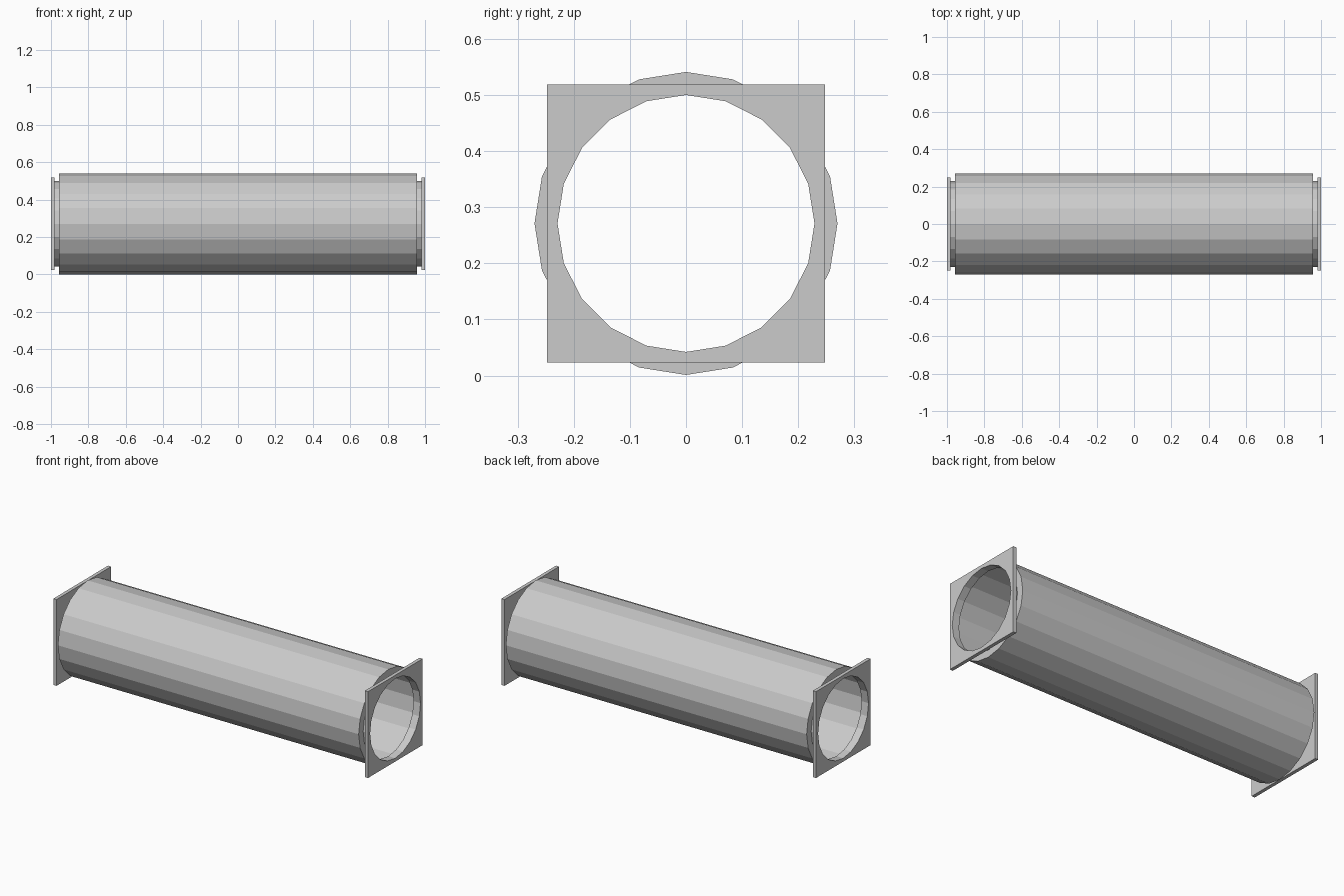
import bpy, bmesh
from math import sin, cos, pi

if "Cube" in bpy.data.objects:
    bpy.data.objects.remove(bpy.data.objects["Cube"])

CZ = 0.271       # axis height
SIDES = 20
R_BODY, R_NECK = 0.27, 0.229
HALF = 0.248     # half width of the square flange


def ring(bm, x, r):
    return [bm.verts.new((x, r * sin(2 * pi * i / SIDES), CZ + r * cos(2 * pi * i / SIDES)))
            for i in range(SIDES)]


def finish(bm, name):
    bmesh.ops.recalc_face_normals(bm, faces=bm.faces)
    me = bpy.data.meshes.new(name)
    bm.to_mesh(me)
    bm.free()
    ob = bpy.data.objects.new(name, me)
    bpy.context.collection.objects.link(ob)


def lathe(name, profile):
    bm = bmesh.new()
    rings = [ring(bm, x, r) for x, r in profile]
    for a, b in zip(rings, rings[1:]):
        for i in range(SIDES):
            j = (i + 1) % SIDES
            bm.faces.new((a[i], a[j], b[j], b[i]))
    finish(bm, name)


def flange(name, x, thickness):
    bm = bmesh.new()
    square = [bm.verts.new((x, y * HALF, CZ + z * HALF))
              for y, z in ((-1, -1), (1, -1), (1, 1), (-1, 1))]
    edges = []
    for loop in (square, ring(bm, x, R_NECK)):
        edges += [bm.edges.new((v, loop[(i + 1) % len(loop)])) for i, v in enumerate(loop)]
    bmesh.ops.triangle_fill(bm, edges=edges, use_beauty=True, normal=(1, 0, 0))
    ext = bmesh.ops.extrude_face_region(bm, geom=bm.faces[:], use_keep_orig=True)
    verts = [g for g in ext["geom"] if isinstance(g, bmesh.types.BMVert)]
    bmesh.ops.translate(bm, verts=verts, vec=(thickness, 0, 0))
    finish(bm, name)


# Sheet-metal pipe with stepped necks at both ends
lathe("pipe_body", [(-0.98, R_NECK), (-0.956, R_NECK), (-0.956, R_BODY),
                    (0.956, R_BODY), (0.956, R_NECK), (0.98, R_NECK)])

# Square end flanges with round openings
flange("left_flange", -1.0, 0.02)
flange("right_flange", 1.0, -0.02)
